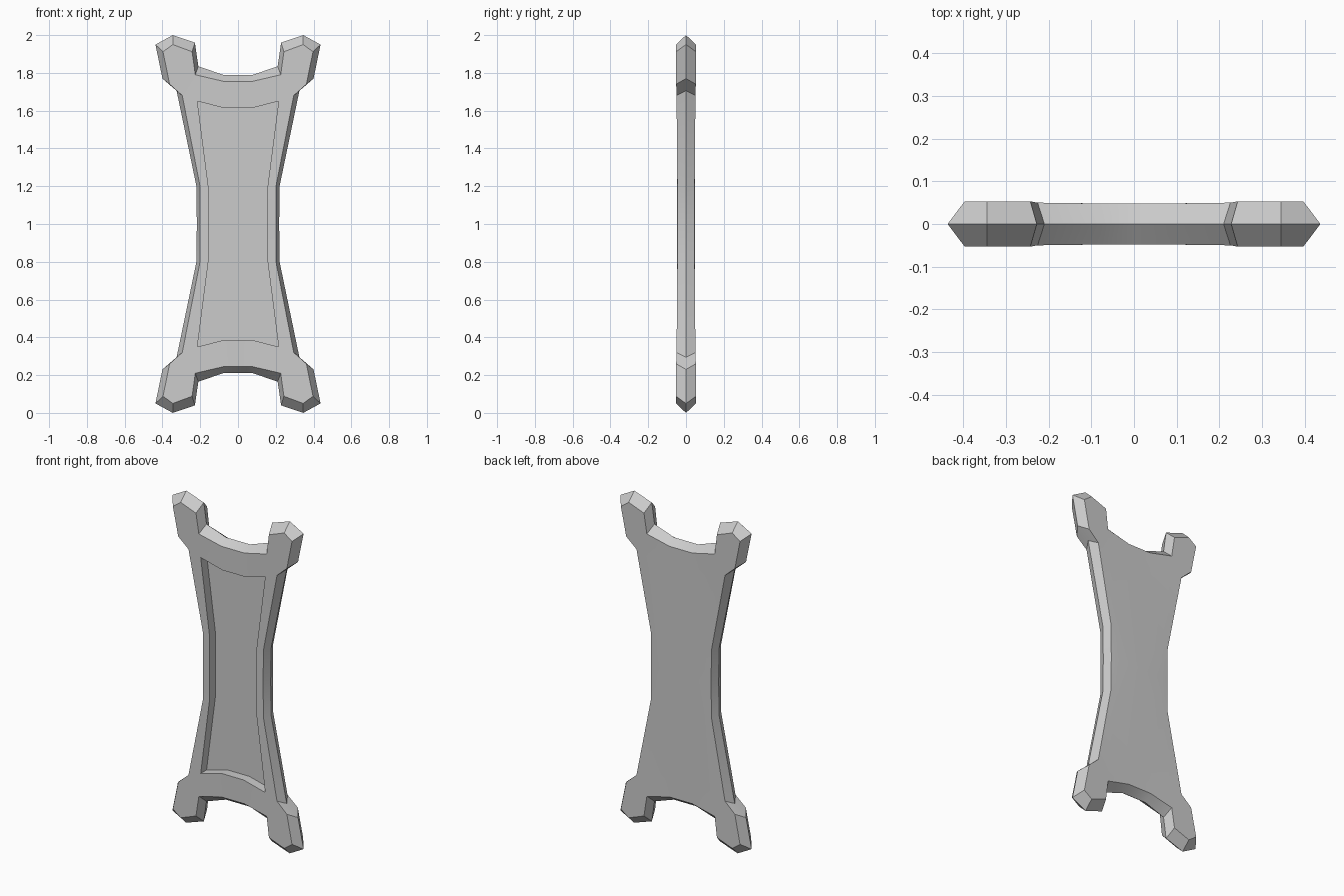
import bpy, bmesh, math

if "Cube" in bpy.data.objects:
    bpy.data.objects.remove(bpy.data.objects["Cube"])

# Quarter outline (x > 0, upper half): ridge x, z / face x, z / half thickness
OUTLINE = [
    (0.218, 1.00, 0.200, 1.00, 0.046),   # waist
    (0.220, 1.20, 0.201, 1.20, 0.046),
    (0.325, 1.705, 0.295, 1.68, 0.050),  # shoulder
    (0.400, 1.77, 0.362, 1.74, 0.052),   # corner post
    (0.437, 1.95, 0.397, 1.912, 0.053),
    (0.345, 2.00, 0.345, 1.95, 0.053),
    (0.228, 1.96, 0.243, 1.912, 0.053),
    (0.210, 1.835, 0.226, 1.79, 0.050),
    (0.080, 1.79, 0.076, 1.755, 0.048),  # top notch
    (0.000, 1.79, 0.000, 1.755, 0.048),
]
# Recessed panel outline (x, z)
PANEL = [(0.157, 1.00), (0.157, 1.20), (0.215, 1.65), (0.070, 1.613), (0.0, 1.613)]
FLOOR_Y = 0.008
CENTRE_Z = 1.0

bm = bmesh.new()


def vert(x, y, z):
    return bm.verts.new((x, y, z - CENTRE_Z))


def skin(outer, inner, middle):
    """Cover one broad side: frame around the panel, corner post and panel fill."""
    w, a, b, c, d, e, f, g, h, t = outer
    p0, p1, p2, p3, p4 = inner
    for loop in ((w, a, p1, p0), (a, b, p2, p1), (b, g, p2),
                 (b, c, d, e, f, g), (g, h, p3, p2), (h, t, p4, p3)):
        bm.faces.new(loop)
    if middle:
        bm.faces.new(inner + [middle])


# Pointed rim: front edge, middle ridge, back edge
front = [vert(fx, -t, fz) for _, _, fx, fz, t in OUTLINE]
ridge = [vert(rx, 0, rz) for rx, rz, _, _, _ in OUTLINE]
back = [vert(fx, t, fz) for _, _, fx, fz, t in OUTLINE]
for i in range(len(OUTLINE) - 1):
    for p, q in ((front, ridge), (ridge, back)):
        bm.faces.new((p[i], p[i + 1], q[i + 1], q[i]))

# Front frame with straight-walled recess, plain back
lip = [vert(x, -0.048, z) for x, z in PANEL]
floor = [vert(x, FLOOR_Y, z) for x, z in PANEL]
rear = [vert(x, 0.048, z) for x, z in PANEL]
skin(front, lip, None)
for i in range(len(PANEL) - 1):
    bm.faces.new((lip[i], lip[i + 1], floor[i + 1], floor[i]))
bm.faces.new(floor + [vert(0, FLOOR_Y, CENTRE_Z)])
skin(back, rear, vert(0, 0.048, CENTRE_Z))

bmesh.ops.recalc_face_normals(bm, faces=bm.faces)
# The quarter is open, so make sure the plain back faces outwards
bm.normal_update()
bm.faces.ensure_lookup_table()
if bm.faces[-1].normal.y < 0:
    bmesh.ops.reverse_faces(bm, faces=bm.faces)

mesh = bpy.data.meshes.new("shield_plate")
bm.to_mesh(mesh)
bm.free()
plate = bpy.data.objects.new("shield_plate", mesh)
plate.location.z = CENTRE_Z
bpy.context.collection.objects.link(plate)

# Mirror the quarter left-right and top-bottom
mirror = plate.modifiers.new("mirror", 'MIRROR')
mirror.use_axis = (True, False, True)
mirror.use_clip = True
mirror.merge_threshold = 0.0005

bpy.context.view_layer.objects.active = plate
plate.select_set(True)
bpy.ops.object.convert(target='MESH')
bpy.ops.object.shade_smooth_by_angle(angle=math.radians(30))
